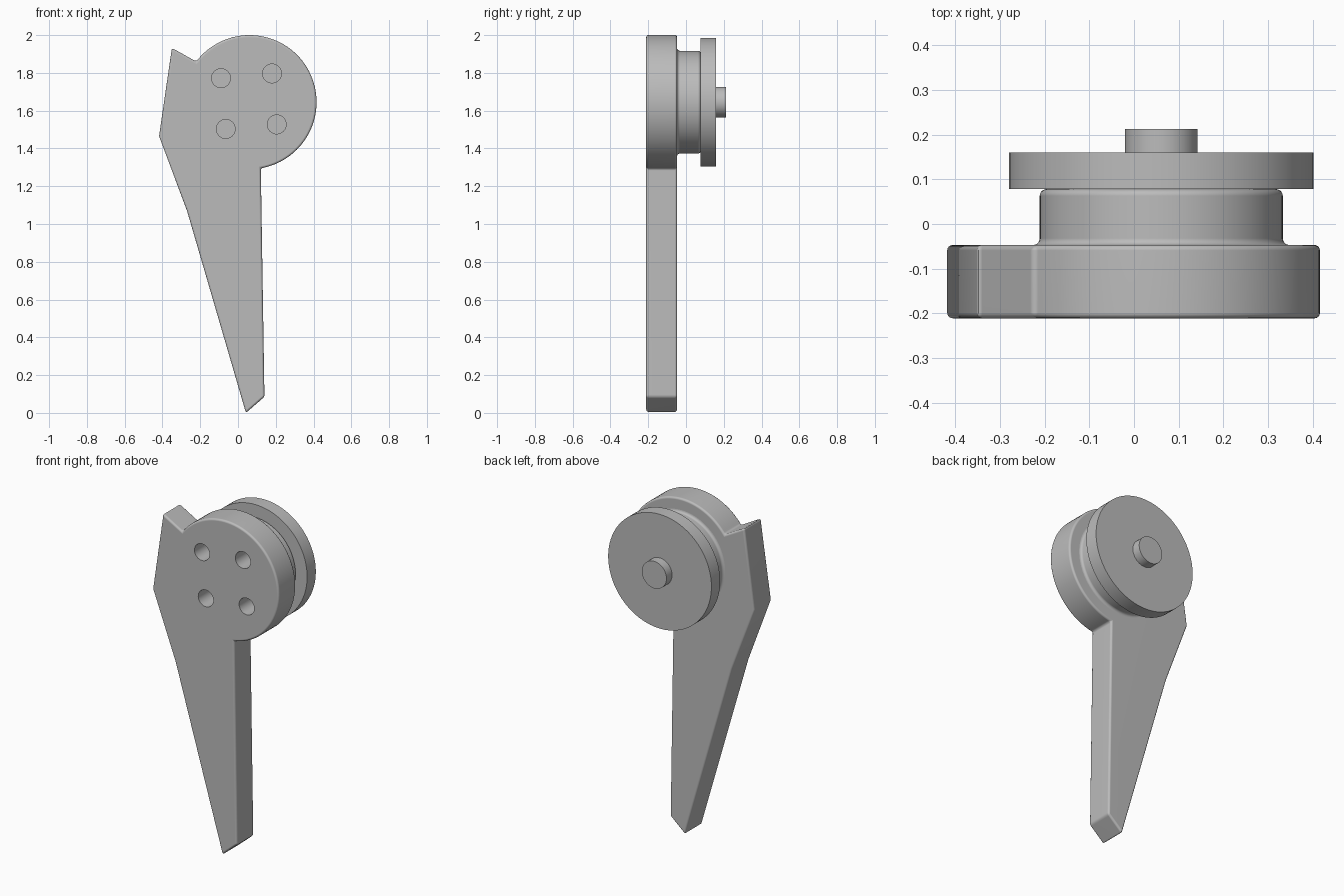
import bpy
import bmesh
from math import radians, sin, cos, tau
from mathutils import Vector

if "Cube" in bpy.data.objects:
    bpy.data.objects.remove(bpy.data.objects["Cube"])

HUB = Vector((0.061, 0, 1.645))     # axis shared by the round parts
FRONT, BACK = -0.211, -0.047        # faces of the flat lever
SEGMENTS = 96

grey = bpy.data.materials.new("plain grey")
grey.use_nodes = True
grey.diffuse_color = (0.5, 0.5, 0.5, 1)
grey.node_tree.nodes["Principled BSDF"].inputs["Base Color"].default_value = grey.diffuse_color


def make_object(name, bm):
    bmesh.ops.recalc_face_normals(bm, faces=bm.faces)
    mesh = bpy.data.meshes.new(name)
    bm.to_mesh(mesh)
    bm.free()
    mesh.materials.append(grey)
    obj = bpy.data.objects.new(name, mesh)
    bpy.context.collection.objects.link(obj)
    return obj


def activate(obj):
    bpy.ops.object.select_all(action='DESELECT')
    obj.select_set(True)
    bpy.context.view_layer.objects.active = obj


def smooth(obj):
    activate(obj)
    bpy.ops.object.shade_smooth_by_angle(angle=radians(32))
    weighted = obj.modifiers.new("even shading", 'WEIGHTED_NORMAL')
    weighted.keep_sharp = True


def turned(name, profile, centre=HUB, segments=SEGMENTS):
    """Closed round part about the y direction, from (radius, y) points."""
    bm = bmesh.new()
    rings = []
    for radius, y in profile:
        rings.append([bm.verts.new((centre.x + radius * cos(tau * i / segments), y,
                                    centre.z + radius * sin(tau * i / segments)))
                      for i in range(segments)])
    for a, b in zip(rings, rings[1:]):
        for i in range(segments):
            j = (i + 1) % segments
            bm.faces.new((a[i], a[j], b[j], b[i]))
    bm.faces.new(rings[0])
    bm.faces.new(rings[-1])
    return make_object(name, bm)


# Flat lever: round head, hooked shoulder and tapering blade
outline = [(-0.35, 1.932), (-0.418, 1.465), (-0.27, 1.07), (0.042, 0.0), (0.14, 0.085)]
for i in range(65):
    angle = radians(-80.3 + i * 223 / 64)
    outline.append((HUB.x + 0.355 * cos(angle), HUB.z + 0.355 * sin(angle)))
bm = bmesh.new()
face = bm.faces.new([bm.verts.new((x, FRONT, z)) for x, z in outline])
extruded = bmesh.ops.extrude_face_region(bm, geom=[face], use_keep_orig=True)
bmesh.ops.translate(bm, vec=(0, BACK - FRONT, 0),
                    verts=[v for v in extruded["geom"] if isinstance(v, bmesh.types.BMVert)])
lever = make_object("lever", bm)
bevel = lever.modifiers.new("soft edges", 'BEVEL')
bevel.width = 0.012
bevel.segments = 4
bevel.limit_method = 'ANGLE'
bevel.angle_limit = radians(30)
bevel.use_clamp_overlap = False

# Four blind holes in the head
cutters = []
for x, z in ((-0.09, 1.772), (0.18, 1.797), (-0.065, 1.503), (0.205, 1.527)):
    cutter = turned("hole_cutter", [(0.05, FRONT - 0.05), (0.05, FRONT + 0.13)],
                    Vector((x, 0, z)), 32)
    cutter.hide_render = True
    cut = lever.modifiers.new("hole", 'BOOLEAN')
    cut.operation = 'DIFFERENCE'
    cut.solver = 'EXACT'
    cut.object = cutter
    cutters.append(cutter)
activate(lever)
bpy.ops.object.convert(target='MESH')
for cutter in cutters:
    bpy.data.objects.remove(cutter)
smooth(lever)

# Collar: filleted into the lever, rounded at its back rim
R, FILLET = 0.272, 0.015
steps = [radians(a) for a in range(0, 91, 18)]
profile = [(R + FILLET, BACK - 0.01)]
profile += [(R + FILLET * (1 - sin(a)), BACK + FILLET * (1 - cos(a))) for a in steps]
profile += [(R - FILLET * (1 - cos(a)), 0.078 - FILLET * (1 - sin(a))) for a in steps]
smooth(turned("collar", profile))

# Flange disc and centre pin
smooth(turned("flange", [(0.341, 0.078), (0.341, 0.16)]))
smooth(turned("centre_pin", [(0.081, 0.15), (0.081, 0.213)]))
